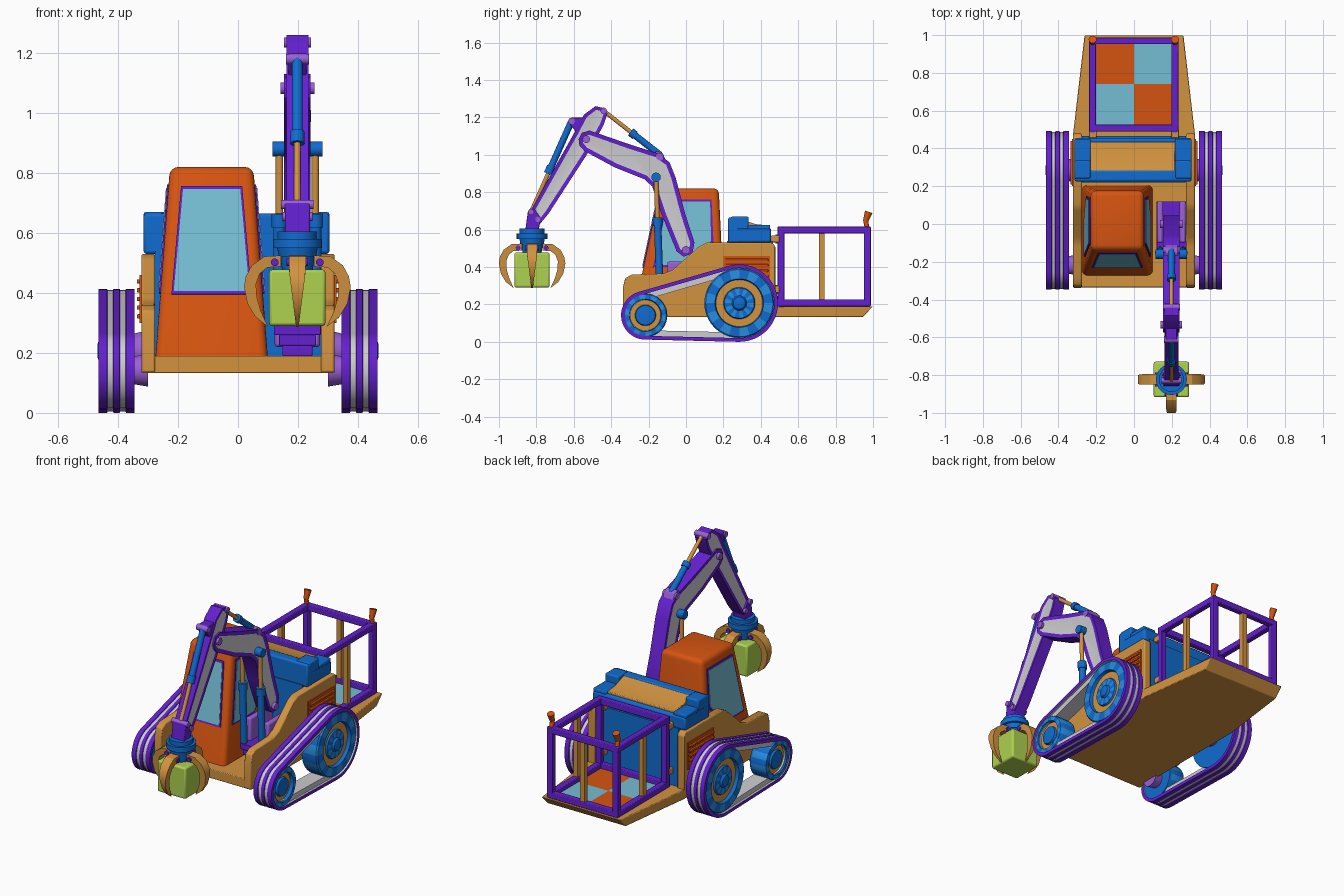
import bpy, bmesh, math
from mathutils import Vector

if "Cube" in bpy.data.objects:
    bpy.data.objects.remove(bpy.data.objects["Cube"])

def srgb(r, g, b):
    return tuple(((c / 255 + .055) / 1.055) ** 2.4 for c in (r, g, b)) + (1,)

M = {}
for n, c in dict(purple=(100, 32, 208), lilac=(155, 96, 216), tan=(210, 147, 64), blue=(16, 108, 208),
                 light_blue=(38, 142, 228), orange=(214, 84, 16), glass=(117, 190, 212),
                 green=(174, 210, 80), grey=(205, 204, 208)).items():
    M[n] = bpy.data.materials.new(n)
    M[n].diffuse_color = srgb(*c)

def finish(name, bm, mats, bevel=0):
    bmesh.ops.recalc_face_normals(bm, faces=bm.faces)
    me = bpy.data.meshes.new(name)
    bm.to_mesh(me)
    bm.free()
    for m in mats.split():
        me.materials.append(M[m])
    o = bpy.data.objects.new(name, me)
    bpy.context.collection.objects.link(o)
    if bevel:
        b = o.modifiers.new("bevel", 'BEVEL')
        b.width, b.segments, b.limit_method = bevel, 2, 'ANGLE'
    return o

def solid(name, a, b, mats, bevel=0, inset=0):
    """Bridge two matching outlines of 3D points."""
    bm = bmesh.new()
    va, vb = [bm.verts.new(p) for p in a], [bm.verts.new(p) for p in b]
    caps = [bm.faces.new(va), bm.faces.new(vb[::-1])]
    for i in range(len(a)):
        j = (i + 1) % len(a)
        bm.faces.new((va[i], vb[i], vb[j], va[j]))
    if inset:
        bmesh.ops.recalc_face_normals(bm, faces=bm.faces)
        for f in caps:
            f.material_index = 1
        r = bmesh.ops.inset_individual(bm, faces=caps, thickness=inset, depth=-.003)
        for f in r['faces']:
            f.material_index = 0
    return finish(name, bm, mats, bevel)

def side(name, yz, x0, x1, mats, bevel=0, inset=0):
    return solid(name, [(x0, *p) for p in yz], [(x1, *p) for p in yz], mats, bevel, inset)

def box(name, lo, hi, mat, bevel=0):
    yz = [(lo[1], lo[2]), (hi[1], lo[2]), (hi[1], hi[2]), (lo[1], hi[2])]
    return side(name, yz, lo[0], hi[0], mat, bevel)

def rod(name, a, b, r, mat, r2=None, n=20):
    a, b = Vector(a), Vector(b)
    u = (b - a).normalized()
    s = u.orthogonal().normalized()
    t = u.cross(s)
    ring = lambda c, q: [c + q * (math.cos(k * math.tau / n) * s + math.sin(k * math.tau / n) * t) for k in range(n)]
    return solid(name, ring(a, r), ring(b, r if r2 is None else r2), mat)

def plate(name, pts, out, t, mat):
    return solid(name, [Vector(p) - Vector(out) * .004 for p in pts], [Vector(p) + Vector(out) * t for p in pts], mat)

# ---- chassis ----
plan = [(-.322, -.335), (.322, -.335), (.322, .48), (.262, 1), (-.262, 1), (-.322, .48)]
solid("floor_deck", [(x, y - (.055 if y > .9 else 0), .133) for x, y in plan], [(x, y, .19) for x, y in plan], "tan", .004)
wall = [(-.338, .135), (-.338, .29), (-.325, .34), (-.29, .36), (-.12, .365), (-.07, .385), (.07, .51), (.11, .53),
        (.46, .53), (.478, .51), (.478, .135)]
for s, nm in ((-1, "left"), (1, "right")):
    side(nm + "_side_wall", wall, s * .276, s * .322, "tan", .006)
    box(nm + "_grille", sorted([s * .32, s * .328])[:1] + [.2, .3], sorted([s * .32, s * .328])[1:] + [.45, .46], "orange")
    for k in range(5):
        z = .315 + k * .029
        box(nm + "_grille_slat", (min(s * .32, s * .337), .21, z), (max(s * .32, s * .337), .44, z + .014), "orange", .003)

# ---- tracks and wheels ----
def belt(name, c1, r1, c2, r2, section, cols, mats, s):
    dy, dz = c2[0] - c1[0], c2[1] - c1[1]
    phi, be = math.atan2(dz, dy), math.acos((r1 - r2) / math.hypot(dy, dz))
    st = [(c2, r2, phi - be + 2 * be * k / 28) for k in range(29)]
    st += [(c1, r1, phi + be + (math.tau - 2 * be) * k / 24) for k in range(25)]
    bm = bmesh.new()
    rings = [[bm.verts.new((s * x, c[0] + (r + o) * math.cos(a), c[1] + (r + o) * math.sin(a))) for x, o in section]
             for c, r, a in st]
    m = len(section)
    for i, ra in enumerate(rings):
        rb = rings[(i + 1) % len(rings)]
        for j in range(m):
            k = (j + 1) % m
            bm.faces.new((ra[j], ra[k], rb[k], rb[j])).material_index = cols[j]
    finish(name, bm, mats)

def wheel(name, x, y, z, prof, bands, s, n=40):
    bm = bmesh.new()
    rings = [[bm.verts.new((s * (x + h), y + r * math.cos(k * math.tau / n), z + r * math.sin(k * math.tau / n)))
              for k in range(n)] for r, h in prof]
    bm.faces.new(rings[0])
    bm.faces.new(rings[-1])
    for i, (ra, rb) in enumerate(zip(rings, rings[1:])):
        for k in range(n):
            j = (k + 1) % n
            bm.faces.new((ra[k], ra[j], rb[j], rb[k])).material_index = bands[i][(k // 2) % 2]
    finish(name, bm, "blue light_blue tan")

F, R = (-.217, .142), (.285, .207)
x0 = .345
sec = [(x0, -.02), (x0, 0), (x0 + .028, 0), (x0 + .03, -.004), (x0 + .048, -.004), (x0 + .05, 0), (x0 + .07, 0),
       (x0 + .072, -.004), (x0 + .09, -.004), (x0 + .092, 0), (.465, 0), (.465, -.02)]
liner = [(.358, -.019), (.452, -.019), (.452, -.05), (.358, -.05)]
A, B, T = (0, 1), (0, 0), (2, 2)
for s, nm in ((-1, "left"), (1, "right")):
    belt(nm + "_track", F, .13, R, .207, sec, [0, 0, 0, 1, 0, 0, 0, 1, 0, 0, 0, 1], "purple grey", s)
    belt(nm + "_track_lining", F, .13, R, .207, liner, [0] * 4, "grey", s)
    wheel(nm + "_rear_wheel", .405, *R, [(.13, -.052), (.185, -.052), (.187, -.04), (.187, .045), (.18, .054),
          (.13, .056), (.125, .036), (.085, .036), (.08, .046), (.04, .048), (.032, .06), (.02, .064)],
          [B, B, A, A, A, B, T, B, A, B, B], s)
    wheel(nm + "_front_wheel", .405, *F, [(.08, -.052), (.115, -.052), (.117, -.04), (.117, .045), (.112, .054),
          (.086, .056), (.082, .036), (.056, .036), (.052, .048), (.03, .05)],
          [B, B, A, A, A, B, T, B, B], s)
    rod(nm + "_rear_axle", (s * .3, *R), (s * .36, *R), .07, "lilac", .055)
    rod(nm + "_front_axle", (s * .3, *F), (s * .36, *F), .055, "lilac", .045)

# ---- cab ----
def cab_pt(x, y, z):
    """x, y in -1..1 on the tapered cab at height z."""
    t = (z - .19) / .63
    yf, yb = -.272 + .135 * t, .205 - .03 * t
    return Vector((-.088 + x * (.187 - .048 * t), (yf + yb) / 2 + y * (yb - yf) / 2, z))

c4 = [(-1, -1), (1, -1), (1, 1), (-1, 1)]
bm = bmesh.new()
lo, hi = [bm.verts.new(cab_pt(x, y, .19)) for x, y in c4], [bm.verts.new(cab_pt(x, y, .82)) for x, y in c4]
bm.faces.new(lo)
bm.faces.new(hi)
up = []
for i in range(4):
    f = bm.faces.new((lo[i], lo[i - 3], hi[i - 3], hi[i]))
    up += [e for e in f.edges if e.verts[0].co.z + e.verts[1].co.z > .9]
bmesh.ops.bevel(bm, geom=list(set(up)), offset=.028, segments=4, profile=.5, affect='EDGES')
finish("cab", bm, "orange")

def window(name, pts, out):
    c = sum(pts, Vector()) / len(pts)
    plate(name + "_frame", [p + (p - c).normalized() * .013 for p in pts], out, .005, "purple")
    plate(name + "_glass", pts, out, .008, "glass")

fr = [cab_pt(x, -1, z) for x, z in ((-.74, .405), (.74, .405), (.66, .745), (-.66, .745))]
window("front_window", fr, (0, -.98, .2))
for s in (-1, 1):
    sd = [cab_pt(s, y, z) for y, z in ((-.72, .41), (.2, .41), (.72, .54), (.7, .75), (-.68, .75))]
    window("side_window", sd, (s, 0, .08))

# ---- engine housing ----
box("engine_block", (-.276, .22, .19), (.276, .465, .54), "blue")
box("engine_hood", (-.315, .235, .53), (.305, .455, .61), "blue", .012)
box("hood_front_ridge", (-.315, .225, .53), (.305, .285, .665), "blue", .01)
for a, b in ((-.315, -.23), (.218, .305)):
    box("hood_side_ridge", (a, .24, .6), (b, .335, .67), "blue", .008)
    box("hood_side_step", (a, .33, .6), (b, .45, .625), "blue", .006)
side("hood_cover", [(.28, .6), (.435, .6), (.435, .622), (.37, .63), (.28, .66)], -.23, .218, "tan", .004)

# ---- rear cage ----
b = .036
X, Y, Z = (-.237, .235 - b), (.49, .988 - b), (.19, .616 - b)
for x in X:
    for y in Y:
        box("cage_post", (x, y, .19), (x + b, y + b, .616), "purple", .004)
    for z in Z:
        box("cage_side_rail", (x, .49, z), (x + b, .988, z + b), "purple", .004)
    box("cage_side_bar", (x + .004, .71, .2), (x + .032, .74, .6), "tan")
    c = x + b / 2
    rod("exhaust_stem", (c, .968, .61), (c, .96, .65), .013, "orange")
    rod("exhaust_flare", (c, .96, .645), (c, .977, .695), .014, "orange", .021)
    for z in (.28, .55):
        box("cage_hinge", (c - .02, .455, z - .018), (c + .02, .5, z + .018), "tan", .004)
        rod("hinge_pin", (c, .49, z - .025), (c, .49, z + .025), .012, "lilac")
for y in Y:
    for z in Z:
        box("cage_cross_rail", (-.237, y, z), (.235, y + b, z + b), "purple", .004)
box("cage_rear_bar", (-.015, .956, .2), (.015, .984, .6), "tan")
for i in range(2):
    for j in range(2):
        box("cage_floor_tile", (-.205 + .204 * i, .52 + .22 * j, .185), (-.001 + .204 * i, .74 + .22 * j, .198),
            "orange" if i != j else "glass")

# ---- boom and stick ----
cx = .198
boom = [(-.574, 1.083), (-.556, 1.118), (-.516, 1.13), (-.302, 1.056), (-.152, 1.008), (-.088, .96), (-.056, .88),
        (-.003, .68), (.045, .532), (.035, .473), (-.013, .455), (-.05, .484), (-.131, .682), (-.18, .83),
        (-.222, .869), (-.382, .933), (-.543, 1.02), (-.57, 1.05)]
side("boom", boom, cx - .044, cx + .044, "purple grey", 0, .023)
stick = [(-.484, 1.26), (-.44, 1.25), (-.42, 1.222), (-.44, 1.16), (-.505, 1.04), (-.735, .685), (-.785, .625),
         (-.835, .625), (-.848, .67), (-.77, .81), (-.596, 1.12), (-.545, 1.215)]
side("stick", stick, cx - .037, cx + .037, "purple grey", 0, .02)

def pin(name, y, z, h, r, mat="lilac"):
    rod(name, (cx - h, y, z), (cx + h, y, z), r, mat)

pin("elbow_pin", -.533, 1.083, .057, .02)
pin("stick_top_pin", -.44, 1.235, .045, .017)
pin("boom_ram_pin", -.14, .99, .045, .02)
side("boom_ram_lug", [(-.2, 1.0), (-.1, .95), (-.125, 1.01), (-.15, 1.02)], cx - .035, cx + .035, "lilac", .004)
side("stick_ram_lug", [(-.63, 1.175), (-.61, 1.2), (-.54, 1.2), (-.57, 1.1)], cx - .03, cx + .03, "purple", .004)
pin("stick_ram_pin", -.612, 1.18, .038, .018)

def ram(name, a, b, f, r):
    a, b = Vector(a), Vector(b)
    m = a.lerp(b, f)
    rod(name + "_barrel", a, m, r, "blue")
    rod(name + "_collar", a.lerp(b, f - .08), m, r * 1.3, "blue")
    rod(name + "_rod", m, b, r * .62, "tan")

ram("stick_ram", (cx, -.14, 1.0), (cx, -.44, 1.235), .52, .018)
ram("grab_ram", (cx, -.612, 1.18), (cx, -.828, .695), .58, .018)
for s in (-1, 1):
    ram("lift_ram", (cx + s * .06, -.14, .3), (cx + s * .06, -.16, .87), .64, .02)
    box("boom_base_cheek", (cx + s * .06 - .016, -.1, .22), (cx + s * .06 + .016, .12, .43), "lilac", .01)
pin("lift_pin", -.16, .88, .083, .025, "blue")
pin("boom_foot_pin", 0, .49, .06, .022)
for k, w in enumerate((.05, .062, .078)):
    box("boom_base_step", (cx - w, -.14 - .008 * k, .19 + .035 * k), (cx + w, .12, .225 + .035 * k), "purple", .003)

# ---- grab ----
gy = -.823
side("wrist_link", [(-.86, .59), (-.79, .59), (-.775, .66), (-.81, .71), (-.845, .7)], cx - .042, cx + .042, "purple", .005)
pin("wrist_upper_pin", -.828, .695, .054, .016)
pin("wrist_lower_pin", -.79, .655, .05, .016)
for z0, z1, r, r2 in ((.575, .605, .066, .066), (.55, .58, .082, .082), (.52, .552, .068, .062), (.47, .525, .058, .05)):
    rod("rotator", (cx, gy, z0), (cx, gy, z1), r2, "blue", r, 32)
box("cargo_cube", (cx - .094, gy - .094, .29), (cx + .094, gy + .094, .478), "green", .01)
claw = [(.055, .525), (.11, .522), (.152, .492), (.172, .455), (.178, .42), (.167, .365), (.14, .32), (.098, .287),
        (.122, .34), (.135, .385), (.138, .43), (.125, .465), (.1, .485), (.055, .488)]
for k in range(4):
    d = Vector((math.cos(k * math.pi / 2), math.sin(k * math.pi / 2), 0))
    n = Vector((-d.y, d.x, 0))
    at = lambda r, z, w: Vector((cx, gy, z)) + d * r + n * w
    hw = lambda z: .004 + .024 * min(1, (z - .285) / .19)
    solid("claw", [at(r, z, hw(z)) for r, z in claw], [at(r, z, -hw(z)) for r, z in claw], "tan")
    rod("claw_pin", at(.075, .502, -.036), at(.075, .502, .036), .013, "purple")

# ---- smooth round parts, keep edges sharp ----
for o in bpy.data.objects:
    o.select_set(True)
    bpy.context.view_layer.objects.active = o
bpy.ops.object.shade_smooth_by_angle(angle=math.radians(32))

for m in bpy.data.materials:
    if m.users and not m.is_grease_pencil:
        m.use_nodes = True
        m.node_tree.nodes["Principled BSDF"].inputs["Base Color"].default_value = m.diffuse_color
